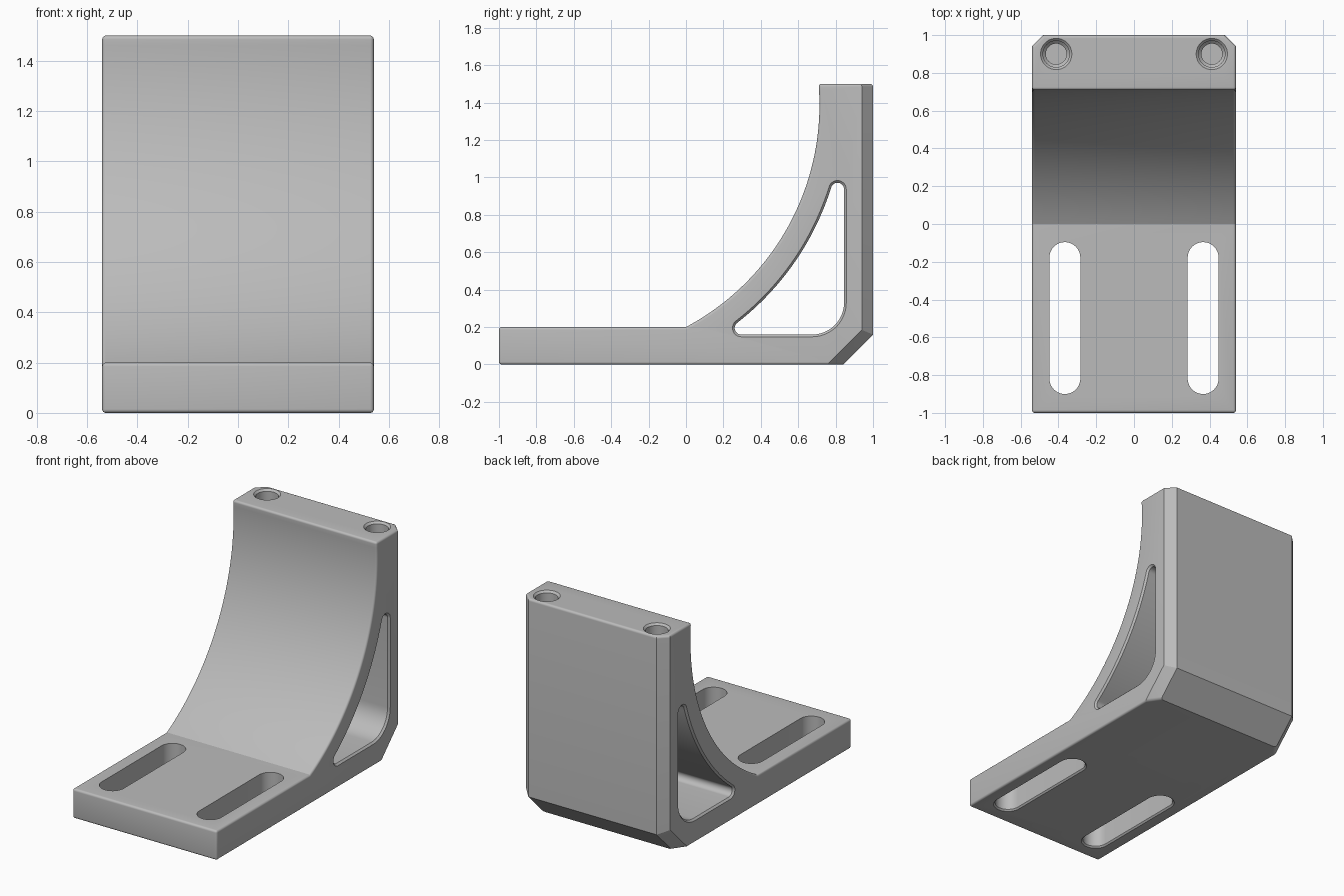
import bpy, bmesh, math
from mathutils import Vector

cube = bpy.data.objects.get("Cube")
if cube:
    bpy.data.objects.remove(cube, do_unlink=True)

HALF_W = 0.54
ARC_C = Vector((-0.632, 1.388))      # centre of the sweeping curve, in (y, z)
ARC_R = (Vector((0, 0.2)) - ARC_C).length
RIB_R = 1.476                        # same centre, window side of the rib
RIM = 0.012

grey = bpy.data.materials.new("plain_grey")
grey.use_nodes = True
grey.diffuse_color = (0.5, 0.5, 0.5, 1)
grey.node_tree.nodes["Principled BSDF"].inputs["Base Color"].default_value = (0.5, 0.5, 0.5, 1)


def arc(c, r, a0, a1, n=12):
    """Points on an arc from angle a0 to a1 (radians)."""
    return [Vector((c[0] + r * math.cos(a0 + (a1 - a0) * i / n),
                    c[1] + r * math.sin(a0 + (a1 - a0) * i / n))) for i in range(n + 1)]


def angle_of(p):
    d = Vector(p) - ARC_C
    return math.atan2(d.y, d.x)


def grow(loop, d):
    """Offset a counter-clockwise loop outward by d."""
    out = []
    for i, p in enumerate(loop):
        t = loop[(i + 1) % len(loop)] - loop[i - 1]
        out.append(p + Vector((t.y, -t.x)).normalized() * d)
    return out


def loft(name, levels, place):
    """Capped solid through a list of (loop, depth) sections."""
    bm = bmesh.new()
    rings = [[bm.verts.new(place(p, d)) for p in loop] for loop, d in levels]
    for a, b in zip(rings, rings[1:]):
        for i in range(len(a)):
            j = (i + 1) % len(a)
            bm.faces.new((a[i], a[j], b[j], b[i]))
    bm.faces.new(rings[0][::-1])
    bm.faces.new(rings[-1])
    bmesh.ops.recalc_face_normals(bm, faces=bm.faces)
    me = bpy.data.meshes.new(name)
    bm.to_mesh(me)
    bm.free()
    me.materials.append(grey)
    ob = bpy.data.objects.new(name, me)
    bpy.context.collection.objects.link(ob)
    return ob


def side(p, d):
    return (d, p.x, p.y)


def upright(p, d):
    return (p.x, p.y, d)


# Bracket body: side profile extruded across the width
curve = arc(ARC_C, ARC_R, angle_of((0.71, 1.5)), angle_of((0, 0.2)), 40)
profile = [Vector(p) for p in ((-1, 0), (0.84, 0), (1, 0.16), (1, 1.5))] + curve + [Vector((-1, 0.2))]
bracket = loft("angle_bracket", [(profile, -HALF_W), (profile, HALF_W)], side)

# Wide chamfers down the back corners and along the lower slope
bm = bmesh.new()
bm.from_mesh(bracket.data)


def on_back(v):
    return v.co.y > 0.99 or (v.co.y > 0.83 and v.co.z < 0.01)


edges = [e for e in bm.edges if all(on_back(v) for v in e.verts)
         and abs(e.verts[0].co.x - e.verts[1].co.x) < 0.01]
bmesh.ops.bevel(bm, geom=edges, offset=0.06, segments=1, profile=0.5, affect='EDGES')
bmesh.ops.recalc_face_normals(bm, faces=bm.faces)
bm.to_mesh(bracket.data)
bm.free()

# Small rounding on the outer edges
bpy.ops.object.select_all(action='DESELECT')
bpy.context.view_layer.objects.active = bracket
bracket.select_set(True)
bev = bracket.modifiers.new("edge_round", 'BEVEL')
bev.width = 0.015
bev.segments = 5
bev.limit_method = 'ANGLE'
bev.angle_limit = math.radians(50)
bpy.ops.object.modifier_apply(modifier=bev.name)

cutters = []

# Side window: curved rib edge, two rounded tips, one large fillet
tip = 0.035
reach = RIB_R + tip
back, floor, fil = 0.845, 0.16, 0.17
top_y = back - tip
top_c = Vector((top_y, ARC_C.y - math.sqrt(reach ** 2 - (top_y - ARC_C.x) ** 2)))
low_z = floor + tip
low_c = Vector((ARC_C.x + math.sqrt(reach ** 2 - (low_z - ARC_C.y) ** 2), low_z))
a_top, a_low = angle_of(top_c), angle_of(low_c)
window = (arc((back - fil, floor + fil), fil, -math.pi / 2, 0)
          + arc(top_c, tip, 0, a_top + math.pi)
          + arc(ARC_C, RIB_R, a_top, a_low, 32)[1:-1]
          + arc(low_c, tip, a_low + math.pi, math.pi * 1.5))
levels = [(grow(window, RIM + 0.02), -HALF_W - 0.02), (window, -HALF_W + RIM),
          (window, HALF_W - RIM), (grow(window, RIM + 0.02), HALF_W + 0.02)]
cutters.append(loft("window_cutter", levels, side))

for s in (-1, 1):
    # Long mounting slots, eased on the underside
    x, r = s * 0.366, 0.082
    slot = arc((x, -0.178), r, 0, math.pi, 20) + arc((x, -0.818), r, math.pi, 2 * math.pi, 20)
    cutters.append(loft("slot_cutter", [(grow(slot, 0.03), -0.02), (slot, 0.01), (slot, 0.3)], upright))

    # Countersunk stepped bolt holes in the top
    sections = [(0.055, 1.1), (0.055, 1.25), (0.07, 1.265), (0.07, 1.487), (0.103, 1.52)]
    hole = [(arc((s * 0.412, 0.9), rad, 0, 2 * math.pi, 40)[:-1], z) for rad, z in sections]
    cutters.append(loft("bolt_hole_cutter", hole, upright))

for c in cutters:
    c.hide_render = True
    m = bracket.modifiers.new("cut", 'BOOLEAN')
    m.operation = 'DIFFERENCE'
    m.solver = 'EXACT'
    m.object = c
    bpy.ops.object.modifier_apply(modifier=m.name)
for c in cutters:
    bpy.data.objects.remove(c, do_unlink=True)

bpy.ops.object.shade_smooth_by_angle(angle=math.radians(20))
